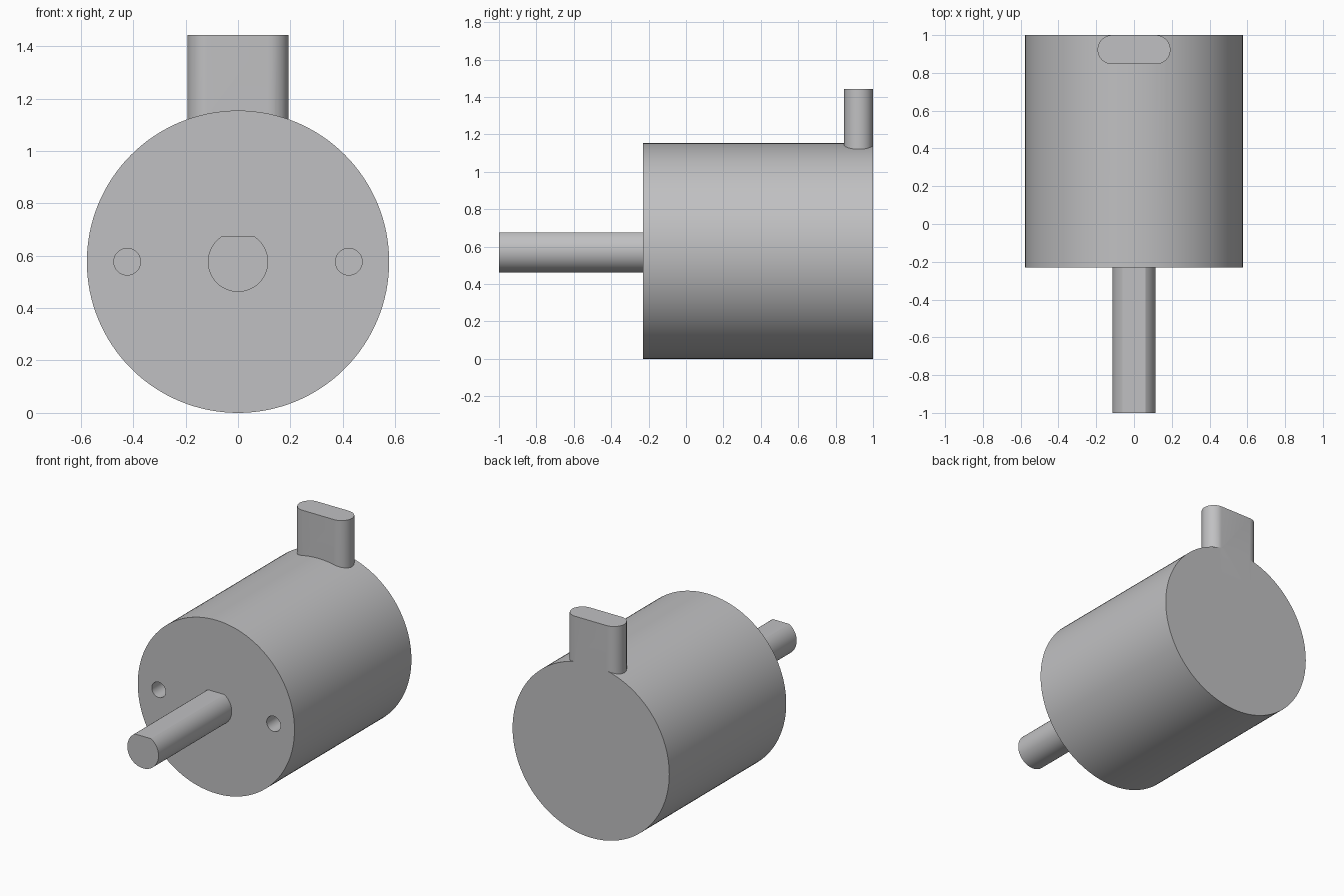
import bpy, bmesh, math

if "Cube" in bpy.data.objects:
    bpy.data.objects.remove(bpy.data.objects["Cube"])

R = 0.577          # body radius, also the height of the axis
BACK, FACE, TIP = 1.0, -0.23, -1.0

grey = bpy.data.materials.new("light_grey")
grey.diffuse_color = (0.53, 0.53, 0.54, 1)
grey.use_nodes = True
grey.node_tree.nodes["Principled BSDF"].inputs["Base Color"].default_value = grey.diffuse_color


def prism(name, points, offset):
    """Extrude a closed planar loop of 3D points along offset."""
    bm = bmesh.new()
    face = bm.faces.new([bm.verts.new(p) for p in points])
    ext = bmesh.ops.extrude_face_region(bm, geom=[face], use_keep_orig=True)
    moved = [v for v in ext["geom"] if isinstance(v, bmesh.types.BMVert)]
    bmesh.ops.translate(bm, verts=moved, vec=offset)
    bmesh.ops.recalc_face_normals(bm, faces=bm.faces)
    mesh = bpy.data.meshes.new(name)
    bm.to_mesh(mesh)
    bm.free()
    mesh.materials.append(grey)
    obj = bpy.data.objects.new(name, mesh)
    bpy.context.collection.objects.link(obj)
    return obj


def arc(r, start, end, n):
    return [(r * math.cos(a), r * math.sin(a))
            for a in (start + (end - start) * i / n for i in range(n + 1))]


def rod(name, profile, x, y0, y1):
    """Extrude an x/z profile along y, at the height of the axis."""
    return prism(name, [(x + u, y0, R + v) for u, v in profile], (0, y1 - y0, 0))


def circle(r, n):
    return arc(r, 0, 2 * math.pi, n)[:-1]


def combine(target, other, operation):
    mod = target.modifiers.new(operation.lower(), "BOOLEAN")
    mod.operation, mod.solver, mod.object = operation, "EXACT", other
    bpy.context.view_layer.objects.active = target
    bpy.ops.object.modifier_apply(modifier=mod.name)
    bpy.data.objects.remove(other)


# Cylindrical body
body = rod("motor_body", circle(R, 128), 0, FACE, BACK)

# Upright terminal tab with rounded ends, flush with the back
tr = 0.077
half = 0.193 - tr
stadium = [(half + u, v) for u, v in arc(tr, -math.pi / 2, math.pi / 2, 20)]
stadium += [(-u, -v) for u, v in stadium]
tab = prism("tab", [(u, BACK - tr + v, 0.9) for u, v in stadium], (0, 0, 0.543))
combine(body, tab, "UNION")

# Two mounting holes in the front face
for side in (-1, 1):
    cutter = rod("hole_cutter", circle(0.051, 40), side * 0.423, FACE - 0.1, FACE + 0.2)
    combine(body, cutter, "DIFFERENCE")

# D-shaped shaft with the flat on top
sr, flat = 0.115, 0.098
a = math.asin(flat / sr)
shaft = rod("drive_shaft", arc(sr, math.pi - a, 2 * math.pi + a, 56), 0, TIP, FACE + 0.01)

for obj in (body, shaft):
    bpy.ops.object.select_all(action="DESELECT")
    obj.select_set(True)
    bpy.context.view_layer.objects.active = obj
    bpy.ops.object.shade_smooth_by_angle(angle=math.radians(25))
